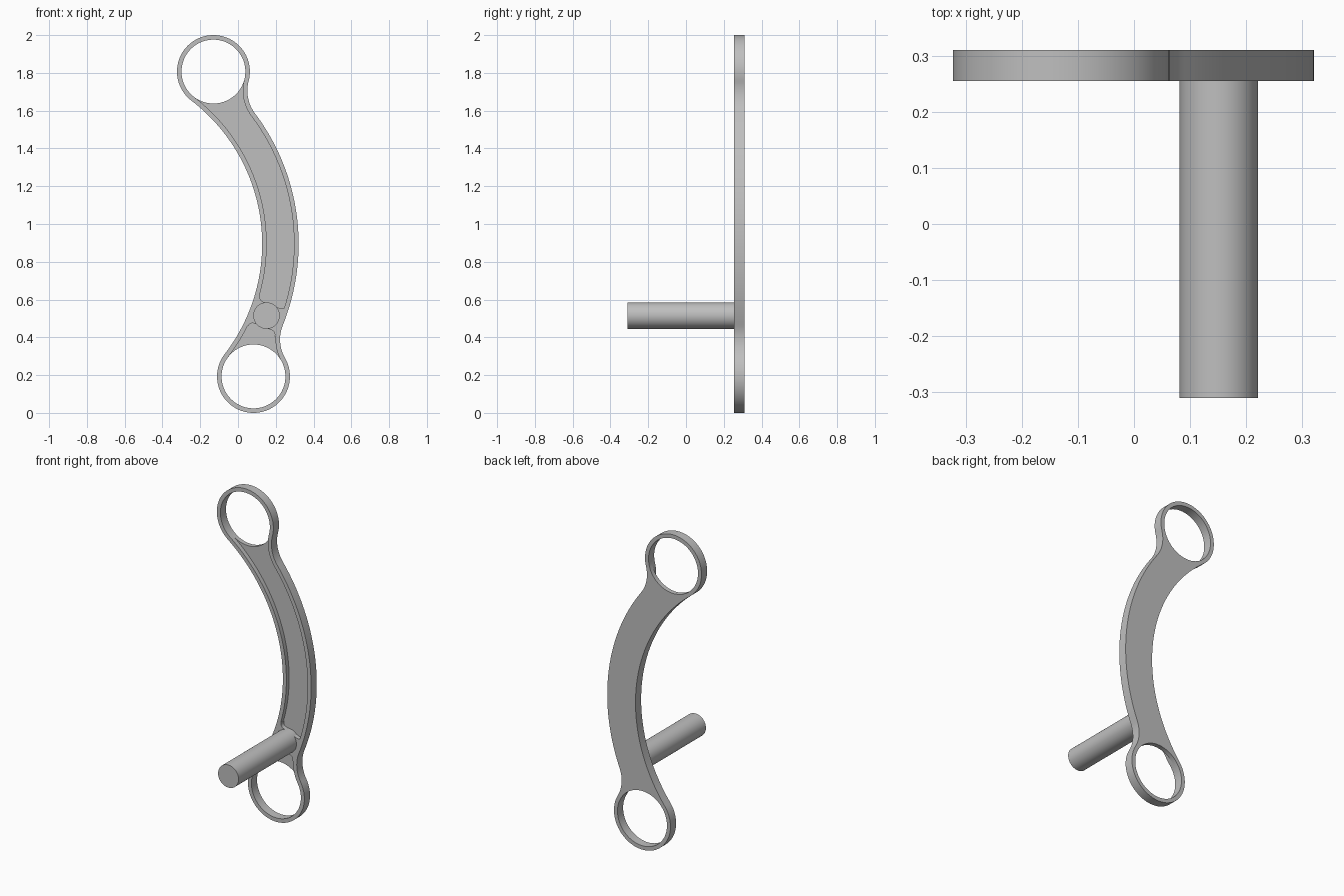
import bpy, bmesh, math
from mathutils import Vector

if "Cube" in bpy.data.objects:
    bpy.data.objects.remove(bpy.data.objects["Cube"])

grey = bpy.data.materials.new("satin grey")
grey.use_nodes = True
grey.diffuse_color = (0.52, 0.52, 0.52, 1)
grey.node_tree.nodes["Principled BSDF"].inputs["Base Color"].default_value = grey.diffuse_color

# Main dimensions (x, z plane; y is thickness)
FRONT, FLOOR, BACK = 0.255, 0.282, 0.31
WALL, RING, FILLET = 0.024, 0.193, 0.2
top = Vector((-0.13, 1.807))
low = Vector((0.082, 0.193))
axis = (top - low).normalized()
hub = (top + low) / 2 + 0.811 * Vector((-axis.y, axis.x))   # centre of the curved arm
R_OUT = (top - hub).length
R_IN = R_OUT - RING


def ang(a, b):
    return math.atan2(b.y - a.y, b.x - a.x)


def polar(c, r, a):
    return c + r * Vector((math.cos(a), math.sin(a)))


def arc(c, r, a0, a1, n, ccw=True):
    """Points from a0 towards a1, last point left out."""
    sweep = (a1 - a0) % math.tau if ccw else -((a0 - a1) % math.tau)
    return [polar(c, r, a0 + sweep * i / n) for i in range(n)]


a_top, a_low = ang(hub, top), ang(hub, low)
reach = R_OUT + FILLET
delta = math.acos((R_OUT ** 2 + reach ** 2 - (RING + FILLET) ** 2) / (2 * R_OUT * reach))
fil_top = polar(hub, reach, a_top - delta)
fil_low = polar(hub, reach, a_low + delta)


def outline(d, far=True):
    """Contour inset by d; far=False follows the near side of the two holes."""
    pts = arc(low, RING - d, a_low + math.pi, ang(low, fil_low), 64, far)
    pts += arc(fil_low, FILLET + d, ang(fil_low, low), ang(fil_low, hub), 16, False)
    pts += arc(hub, R_OUT - d, a_low + delta, a_top - delta, 48)
    pts += arc(fil_top, FILLET + d, ang(fil_top, hub), ang(fil_top, top), 16, False)
    pts += arc(top, RING - d, ang(top, fil_top), a_top + math.pi, 64, far)
    pts += arc(hub, R_IN + d, a_top, a_low, 64, False)
    return pts


def finish(name, bm):
    bmesh.ops.recalc_face_normals(bm, faces=bm.faces)
    mesh = bpy.data.meshes.new(name)
    bm.to_mesh(mesh)
    bm.free()
    mesh.materials.append(grey)
    obj = bpy.data.objects.new(name, mesh)
    bpy.context.collection.objects.link(obj)
    bpy.ops.object.select_all(action='DESELECT')
    obj.select_set(True)
    bpy.context.view_layer.objects.active = obj
    bpy.ops.object.shade_smooth_by_angle(angle=math.radians(30))


def loop(bm, pts, y):
    return [bm.verts.new((p.x, y, p.y)) for p in pts]


def bridge(bm, a, b):
    for i in range(len(a)):
        j = (i + 1) % len(a)
        bm.faces.new((a[i], a[j], b[j], b[i]))


def slab(name, pts, y0, y1):
    bm = bmesh.new()
    a, b = loop(bm, pts, y0), loop(bm, pts, y1)
    caps = [bm.faces.new(a), bm.faces.new(b)]
    bridge(bm, a, b)
    bmesh.ops.recalc_face_normals(bm, faces=bm.faces)
    bmesh.ops.triangulate(bm, faces=caps)
    finish(name, bm)


# Raised rim running round the arm and both rings
bm = bmesh.new()
loops = [loop(bm, outline(d), y) for d, y in
         ((0, FRONT), (WALL, FRONT), (WALL, BACK), (0, BACK))]
for k in range(4):
    bridge(bm, loops[k], loops[(k + 1) % 4])
finish("rim", bm)

# Thin web between the rings
slab("arm_web", outline(WALL, far=False), FLOOR, BACK)

# Cross bridge behind the rod, with rounded inner corners
rod = Vector((0.151, 0.515))
radial = (rod - hub).normalized()
tangent = Vector((-radial.y, radial.x))
HALF, CORNER = 0.062, 0.025
x_in = R_IN + WALL - (rod - hub).length
x_out = R_OUT - WALL - (rod - hub).length + 0.004
edge = [(x_in - 0.012, HALF + CORNER)]
for i in range(9):
    t = math.pi / 2 * i / 8
    edge.append((x_in + CORNER * (1 - math.cos(t)), HALF + CORNER * (1 - math.sin(t))))
for i in range(9):
    t = math.pi / 2 * (1 - i / 8)
    edge.append((x_out - CORNER * (1 - math.cos(t)), HALF + CORNER * (1 - math.sin(t))))
edge.append((x_out + 0.012, HALF + CORNER))
edge += [(u, -v) for u, v in reversed(edge)]
slab("rod_bridge", [rod + u * radial + v * tangent for u, v in edge], FRONT, FLOOR + 0.005)

# Long round rod standing out of the front
slab("rod", arc(rod, 0.07, 0, math.tau - 1e-9, 64), -0.31, FLOOR + 0.01)
